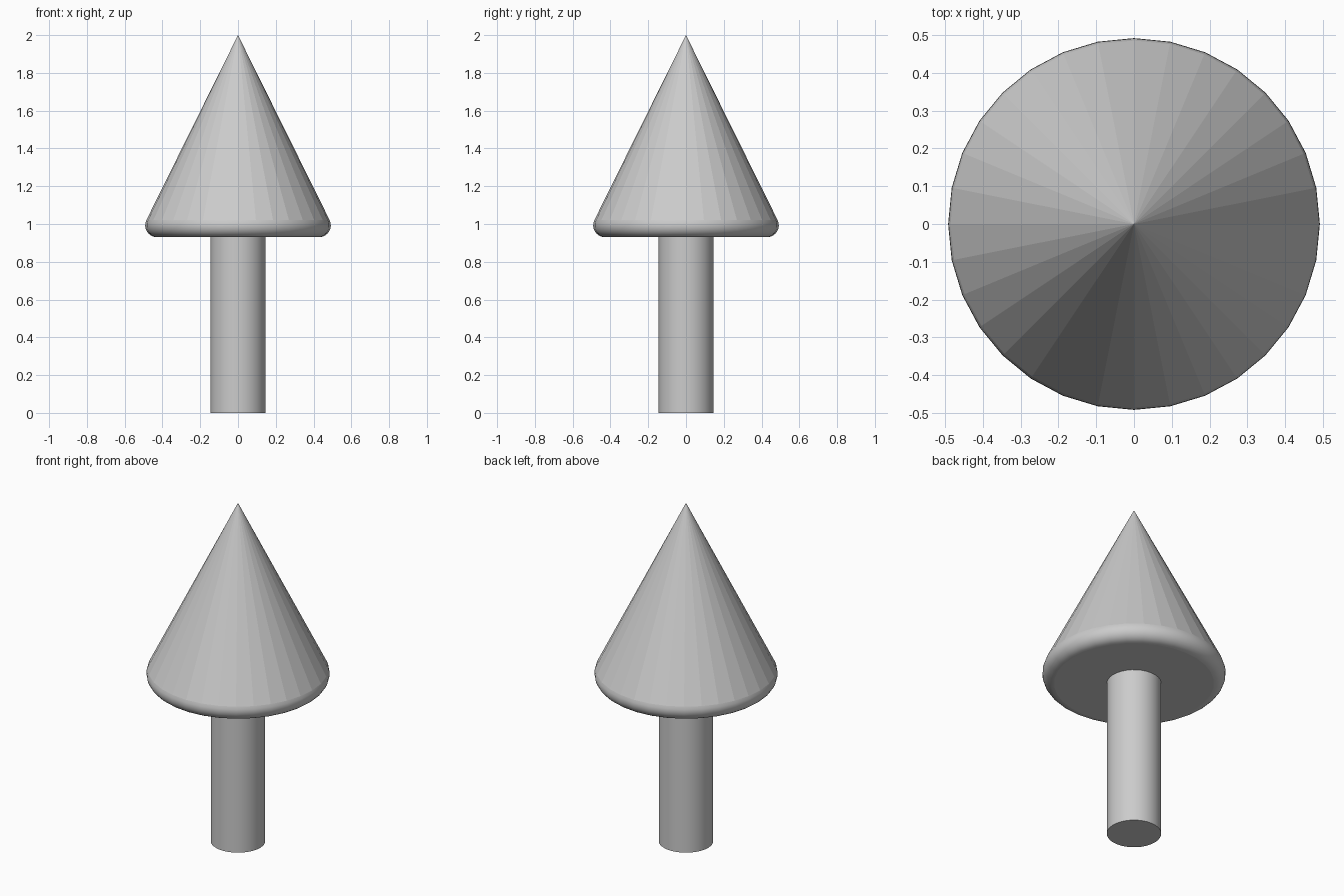
import bpy, bmesh
from math import sin, cos, pi, radians, atan2

if "Cube" in bpy.data.objects:
    bpy.data.objects.remove(bpy.data.objects["Cube"])

SIDES = 32


def lathe(name, profile, flat_side=False):
    """Revolve (radius, z) points about z; radius 0 makes a tip, an open end gets a cap."""
    bm = bmesh.new()
    rings = []
    for r, z in profile:
        if r == 0:
            rings.append([bm.verts.new((0, 0, z))] * SIDES)
        else:
            rings.append([bm.verts.new((r * cos(2 * pi * i / SIDES), r * sin(2 * pi * i / SIDES), z))
                          for i in range(SIDES)])
    for lo, hi in zip(rings, rings[1:]):
        for i in range(SIDES):
            j = (i + 1) % SIDES
            tip = hi[0] is hi[1]
            face = bm.faces.new((lo[i], lo[j], hi[i]) if tip else (lo[i], lo[j], hi[j], hi[i]))
            face.smooth = not (tip and flat_side)
    bm.faces.new(rings[0][::-1])
    if rings[-1][0] is not rings[-1][1]:
        bm.faces.new(rings[-1])
    mesh = bpy.data.meshes.new(name)
    bm.to_mesh(mesh)
    bm.free()
    obj = bpy.data.objects.new(name, mesh)
    bpy.context.collection.objects.link(obj)
    return obj


# Trunk: plain cylinder, running up to just inside the foliage
lathe("trunk", [(0.146, 0), (0.146, 0.94)])

# Foliage: faceted cone with a rounded lower rim
BASE_Z, CORNER_R, RIM = 0.93, 0.53, 0.063
tilt = atan2(CORNER_R, 2 - BASE_Z)
centre_r = CORNER_R - RIM * (1 + sin(tilt)) / cos(tilt)
STEPS = 8
arc = []
for k in range(STEPS + 1):
    a = radians(-90) + (tilt + pi / 2) * k / STEPS
    arc.append((centre_r + RIM * cos(a), BASE_Z + RIM + RIM * sin(a)))
lathe("foliage", arc + [(0, 2)], flat_side=True)
